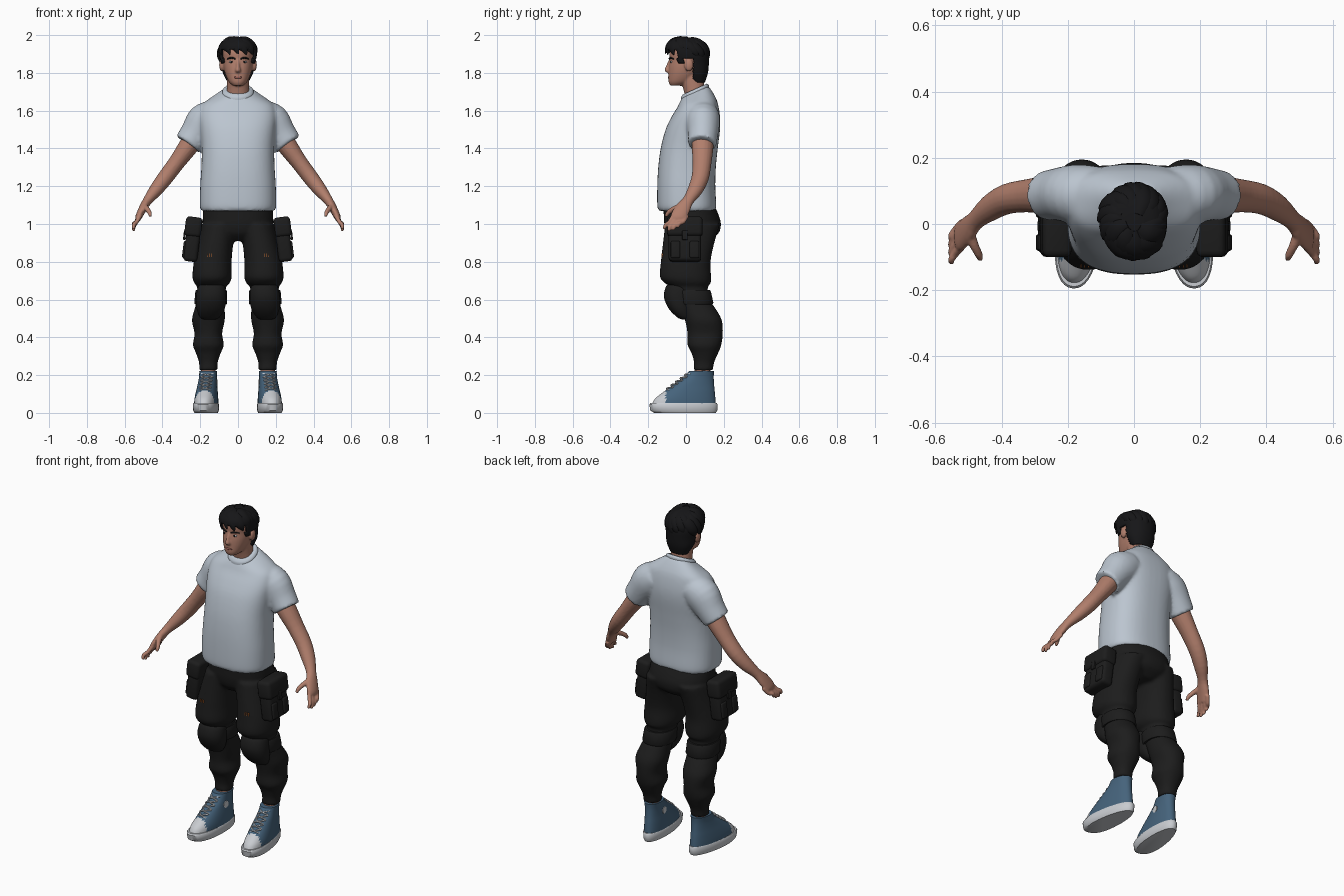
import bpy, bmesh, math, random
from mathutils import Vector, Matrix

random.seed(4)
if "Cube" in bpy.data.objects:
    bpy.data.objects.remove(bpy.data.objects["Cube"])


def material(name, *rgb):
    m = bpy.data.materials.new(name)
    m.use_nodes = True
    m.diffuse_color = (*rgb, 1)
    bsdf = m.node_tree.nodes["Principled BSDF"]
    bsdf.inputs["Base Color"].default_value = (*rgb, 1)
    bsdf.inputs["Roughness"].default_value = 0.8
    return m


SKIN = material("skin", .44, .21, .15)
SHIRT = material("pale grey cotton", .50, .56, .63)
BLACK = material("black cloth", .012, .012, .012)
HAIR = material("black hair", .008, .008, .009)
BLUE = material("blue canvas", .06, .125, .2)
WHITE = material("white rubber", .58, .6, .63)
LIPS = material("lips", .31, .11, .09)
ORANGE = material("orange stitch", .5, .14, .03)


def spline(pts, n):
    # Catmull-Rom through tuples of equal length
    out = []
    for i in range(len(pts) - 1):
        a, b, c, d = (pts[max(0, min(len(pts) - 1, i + k))] for k in (-1, 0, 1, 2))
        for s in range(n):
            t = s / n
            out.append([.5 * (2 * q + (r - p) * t + (2 * p - 5 * q + 4 * r - w) * t * t
                              + (3 * q - p - 3 * r + w) * t ** 3)
                        for p, q, r, w in zip(a, b, c, d)])
    return out + [list(pts[-1])]


def skin_rings(bm, rings):
    rings = [[bm.verts.new(p) for p in ring] for ring in rings]
    k = len(rings[0])
    for a, b in zip(rings, rings[1:]):
        for i in range(k):
            bm.faces.new((a[i], a[(i + 1) % k], b[(i + 1) % k], b[i]))
    bm.faces.new(rings[0][::-1])
    bm.faces.new(rings[-1])


def stack(bm, rows, cx=None, power=2.2, sides=32, n=4, taper=0):
    # level slices: height, half width, front y, back y, centre x, tilt
    rings = []
    for z, rx, y0, y1, x, tilt in spline([(tuple(r) + (0, 0))[:6] for r in rows], n):
        ring = []
        for i in range(sides):
            a = math.tau * i / sides
            u, v = (math.copysign(abs(f) ** (2 / power), f) for f in (math.cos(a), math.sin(a)))
            dy = v * (y1 - y0) / 2
            ring.append((x + rx * u * (1 - taper * v), (y0 + y1) / 2 + dy, z + tilt * dy))
        rings.append(ring)
    skin_rings(bm, rings)


def limb(bm, pts, ref=(0, 1, 0), sides=14, n=3):
    # tube along a path: x, y, z, radius along ref, radius across
    pts = spline(pts, n)
    rings = []
    for i, p in enumerate(pts):
        t = (Vector(pts[min(i + 1, len(pts) - 1)][:3]) - Vector(pts[max(i - 1, 0)][:3])).normalized()
        u = Vector(ref)
        u = (u - t * u.dot(t)).normalized()
        v = t.cross(u)
        rings.append([Vector(p[:3]) + u * p[3] * math.cos(a) + v * p[4] * math.sin(a)
                      for a in (math.tau * k / sides for k in range(sides))])
    skin_rings(bm, rings)


def ball(bm, centre, radii):
    bmesh.ops.create_uvsphere(bm, u_segments=20, v_segments=12, radius=1,
                              matrix=Matrix.Translation(centre) @ Matrix.Diagonal((*radii, 1)))


def box(bm, centre, size, bevel=0):
    new = bmesh.ops.create_cube(bm, size=1, matrix=Matrix.Translation(centre)
                                @ Matrix.Diagonal((*size, 1)))["verts"]
    if bevel:
        edges = {e for v in new for e in v.link_edges}
        bmesh.ops.bevel(bm, geom=list(edges), offset=bevel, segments=3, affect='EDGES', profile=.5)


def finish(name, bm, *mats, mirror=False, voxel=0, smooth=3, matrix=None, rule=None):
    if matrix:
        bm.transform(matrix)
    bmesh.ops.recalc_face_normals(bm, faces=bm.faces)
    for f in bm.faces:
        f.smooth = True
        if rule:
            f.material_index = rule(f.calc_center_median())
    me = bpy.data.meshes.new(name)
    bm.to_mesh(me)
    bm.free()
    me.set_sharp_from_angle(angle=math.radians(45))
    ob = bpy.data.objects.new(name, me)
    bpy.context.collection.objects.link(ob)
    for m in mats:
        me.materials.append(m)
    if mirror:
        ob.modifiers.new("mirror", 'MIRROR')
    if voxel:
        r = ob.modifiers.new("blend", 'REMESH')
        r.mode, r.voxel_size, r.use_smooth_shade = 'VOXEL', voxel, True
        s = ob.modifiers.new("soften", 'SMOOTH')
        s.factor, s.iterations = .5, smooth
    return ob


# Head, neck, nose and ears
bm = bmesh.new()
stack(bm, [(1.732, .026, -.082, -.02), (1.752, .048, -.092, .03), (1.79, .066, -.093, .07),
           (1.83, .076, -.092, .1), (1.87, .079, -.087, .11), (1.91, .081, -.088, .11),
           (1.95, .07, -.07, .1), (1.975, .04, -.04, .07)])
stack(bm, [(1.62, .075, -.005, .12), (1.69, .06, -.008, .102), (1.8, .058, -.04, .09)])
stack(bm, [(1.80, .013, -.098, -.06), (1.812, .017, -.114, -.06),
           (1.835, .011, -.107, -.06), (1.872, .009, -.09, -.06)], sides=16)
for s in (-1, 1):
    ball(bm, (s * .086, .015, 1.842), (.014, .024, .034))
finish("head", bm, SKIN, voxel=.005, smooth=4)

# Eyes, brows and lips
bm = bmesh.new()
ball(bm, (.033, -.076, 1.858), (.014, .006, .006))
finish("eye_white", bm, WHITE, mirror=True)
bm = bmesh.new()
ball(bm, (.033, -.080, 1.858), (.006, .004, .006))
limb(bm, [(.014, -.088, 1.874, .004, .004), (.035, -.084, 1.88, .005, .005),
          (.056, -.066, 1.874, .003, .003)], ref=(0, 0, 1), sides=8)
finish("iris_and_brow", bm, HAIR, mirror=True)
bm = bmesh.new()
ball(bm, (0, -.089, 1.776), (.022, .007, .007))
finish("lips", bm, LIPS)

# Hair cap, trimmed along the hairline
bm = bmesh.new()
stack(bm, [(1.75, .055, .03, .1), (1.80, .08, -.02, .116), (1.85, .092, -.085, .121),
           (1.90, .1, -.106, .121), (1.945, .094, -.107, .108), (1.975, .068, -.08, .075),
           (1.988, .03, -.045, .035)], sides=56, n=6)


def below_hairline(c):
    limit = 1.92 if c.y < -.045 else 1.85 if c.y < -.012 else 1.872 if c.y < .038 else 1.752
    return c.z < limit


bmesh.ops.delete(bm, geom=[f for f in bm.faces if below_hairline(f.calc_center_median())],
                 context='FACES')
cap = finish("hair_cap", bm, HAIR)
cap.modifiers.new("thickness", 'SOLIDIFY').thickness = .012

# Hair locks swept from the crown
bm = bmesh.new()


def lock(az, start, end, width):
    pts = []
    for k in range(5):
        t = k / 4
        a, e = math.radians(az + 28 * t), math.radians(start + (end - start) * t)
        s = 1.0 + .05 * math.sin(math.pi * t)
        w = width * (.6, 1, 1, .8, .12)[k]
        pts.append((s * .1 * math.cos(e) * math.sin(a), .003 - s * .112 * math.cos(e) * math.cos(a),
                    1.888 + s * .1 * math.sin(e), w, w * .45))
    a = math.radians(az + 14)
    limb(bm, pts, ref=(math.cos(a), math.sin(a), 0), sides=8)


for i in range(15):
    lock(-105 + i * 13, random.uniform(60, 80), random.uniform(3, 22), random.uniform(.02, .03))
for i in range(9):
    lock(95 + i * 18, random.uniform(50, 75), random.uniform(-25, 0), random.uniform(.022, .032))
finish("hair_locks", bm, HAIR)

# Shirt: body and sleeves blended together
bm = bmesh.new()
stack(bm, [(1.07, .196, -.145, .155), (1.1, .202, -.152, .16), (1.2, .2, -.152, .155),
           (1.3, .194, -.147, .158), (1.4, .192, -.134, .168), (1.5, .2, -.108, .18),
           (1.57, .205, -.075, .18), (1.63, .19, -.045, .168, 0, .1),
           (1.665, .145, -.032, .15, 0, .2), (1.7, .082, -.022, .118, 0, .45)], power=2.5, sides=48)
limb(bm, [(.12, .085, 1.575, .09, .085), (.175, .09, 1.54, .09, .1),
          (.225, .09, 1.475, .08, .084), (.264, .085, 1.422, .075, .077)], sides=28)
finish("shirt", bm, SHIRT, mirror=True, voxel=.01)
bm = bmesh.new()
stack(bm, [(1.688, .083, -.027, .122, 0, .45), (1.704, .082, -.026, .12, 0, .45),
           (1.714, .073, -.017, .11, 0, .45)], sides=40)
finish("shirt_collar", bm, SHIRT)

# Arms and hands
bm = bmesh.new()
limb(bm, [(.2, .09, 1.5, .058, .058), (.26, .088, 1.415, .058, .053), (.325, .085, 1.325, .05, .044),
          (.385, .075, 1.245, .046, .042), (.435, .048, 1.18, .04, .036),
          (.478, .012, 1.125, .03, .025), (.502, -.015, 1.085, .04, .022),
          (.525, -.04, 1.04, .042, .018), (.53, -.045, 1.022, .036, .014)], sides=18)
for k in range(4):
    y = -.074 + k * .024
    drop = (.01, 0, .004, .018)[k]
    limb(bm, [(.518, y + .008, 1.045, .012, .012), (.538, y - .014, 1.01, .0115, .0115),
              (.552, y - .034, .985 + drop, .0105, .0105), (.551, y - .042, .963 + drop, .008, .008)],
         sides=10)
limb(bm, [(.496, -.03, 1.095, .017, .015), (.482, -.066, 1.08, .014, .014),
          (.468, -.094, 1.06, .012, .012), (.464, -.107, 1.04, .008, .008)], ref=(1, 0, 0), sides=10)
finish("arms", bm, SKIN, mirror=True, voxel=.005, smooth=3)

# Trousers: hips and baggy legs blended together
bm = bmesh.new()
stack(bm, [(1.11, .18, -.12, .145), (1.05, .186, -.118, .172), (1.0, .185, -.115, .185),
           (.95, .16, -.1, .172), (.91, .09, -.06, .12)], sides=40)
stack(bm, [(1.0, .095, -.11, .18, .095), (.9, .094, -.122, .15, .118), (.8, .1, -.133, .13, .134),
           (.72, .104, -.138, .133, .137), (.685, .092, -.11, .13, .138),
           (.665, .076, -.08, .115, .14), (.6, .075, -.05, .125, .142), (.55, .08, -.025, .158, .15),
           (.49, .087, -.005, .19, .157), (.42, .073, .008, .195, .157), (.36, .082, .008, .187, .157),
           (.32, .067, .028, .172, .157), (.27, .05, .042, .15, .157), (.225, .048, .04, .142, .157)],
      sides=32)
finish("trousers", bm, BLACK, mirror=True, voxel=.01, smooth=2)

# Knee pads with a strap behind
bm = bmesh.new()
stack(bm, [(.69, .05, -.085, .02, .14), (.665, .072, -.108, .03, .14), (.61, .08, -.116, .03, .142),
           (.55, .074, -.09, .03, .145), (.505, .05, -.045, .03, .15), (.495, .03, -.02, .03, .15)])
stack(bm, [(.575, .084, -.05, .14, .144), (.583, .087, -.055, .145, .144),
           (.642, .084, -.065, .132, .142), (.65, .08, -.06, .127, .142)], n=1)
finish("knee_pads", bm, BLACK, mirror=True)

# Side pouches with flaps
bm = bmesh.new()
box(bm, (.24, -.006, .908), (.075, .172, .215), .02)
box(bm, (.244, -.006, .985), (.088, .188, .105), .02)
box(bm, (.285, -.006, .935), (.012, .03, .05), .004)
for side in (-1, 1):
    box(bm, (.27, side * .05 - .006, .86), (.03, .05, .09), .008)
pivot = Matrix.Translation((.24, 0, .92))
finish("side_pouches", bm, BLACK, mirror=True,
       matrix=pivot @ Matrix.Rotation(math.radians(-7), 4, 'Y') @ pivot.inverted())

# Thigh stitches
bm = bmesh.new()
for k in range(3):
    box(bm, (.138 + k * .011, -.127, .835), (.003, .008, .018))
finish("thigh_stitches", bm, ORANGE, mirror=True)

# Ankles
bm = bmesh.new()
stack(bm, [(.17, .038, .04, .13, .157), (.26, .038, .05, .13, .157)])
finish("ankles", bm, SKIN, mirror=True)

# High-top shoes, toes turned slightly outward
turn = (Matrix.Translation((.157, .08, 0)) @ Matrix.Rotation(math.radians(6), 4, 'Z')
        @ Matrix.Translation((0, -.08, 0)))
bm = bmesh.new()
stack(bm, [(0, .058, -.17, .158), (.012, .064, -.19, .166), (.045, .066, -.196, .168),
           (.052, .062, -.19, .163)], n=1, taper=.14, sides=40)
finish("shoe_soles", bm, WHITE, mirror=True, matrix=turn)

bm = bmesh.new()
stack(bm, [(.045, .061, -.182, .158), (.075, .06, -.165, .156), (.11, .056, -.122, .153),
           (.15, .05, -.068, .149), (.19, .046, -.012, .147), (.222, .047, .016, .149)],
      taper=.08, sides=48, n=5)
inverse = turn.inverted()
finish("shoe_uppers", bm, BLUE, WHITE, mirror=True, matrix=turn,
       rule=lambda c: int((inverse @ c).y < -.112 and c.z < .118))

# Laces crossing over the tongue
bm = bmesh.new()
for k in range(5):
    y, z = -.108 + k * .024, .123 + k * .018
    for s in (-1, 1):
        limb(bm, [(s * .031, y + .014, z - .004, .004, .004), (0, y + .006, z + .008, .004, .004),
                  (-s * .031, y + .034, z + .012, .004, .004)], sides=6)
finish("shoe_laces", bm, WHITE, mirror=True, matrix=turn)

# Round ankle patches on the inner sides
bm = bmesh.new()
bmesh.ops.create_cone(bm, cap_ends=True, segments=20, radius1=.02, radius2=.02, depth=.008,
                      matrix=Matrix.Translation((-.047, .05, .158)) @ Matrix.Rotation(math.pi / 2, 4, 'Y'))
finish("ankle_patches", bm, WHITE, mirror=True, matrix=turn)
